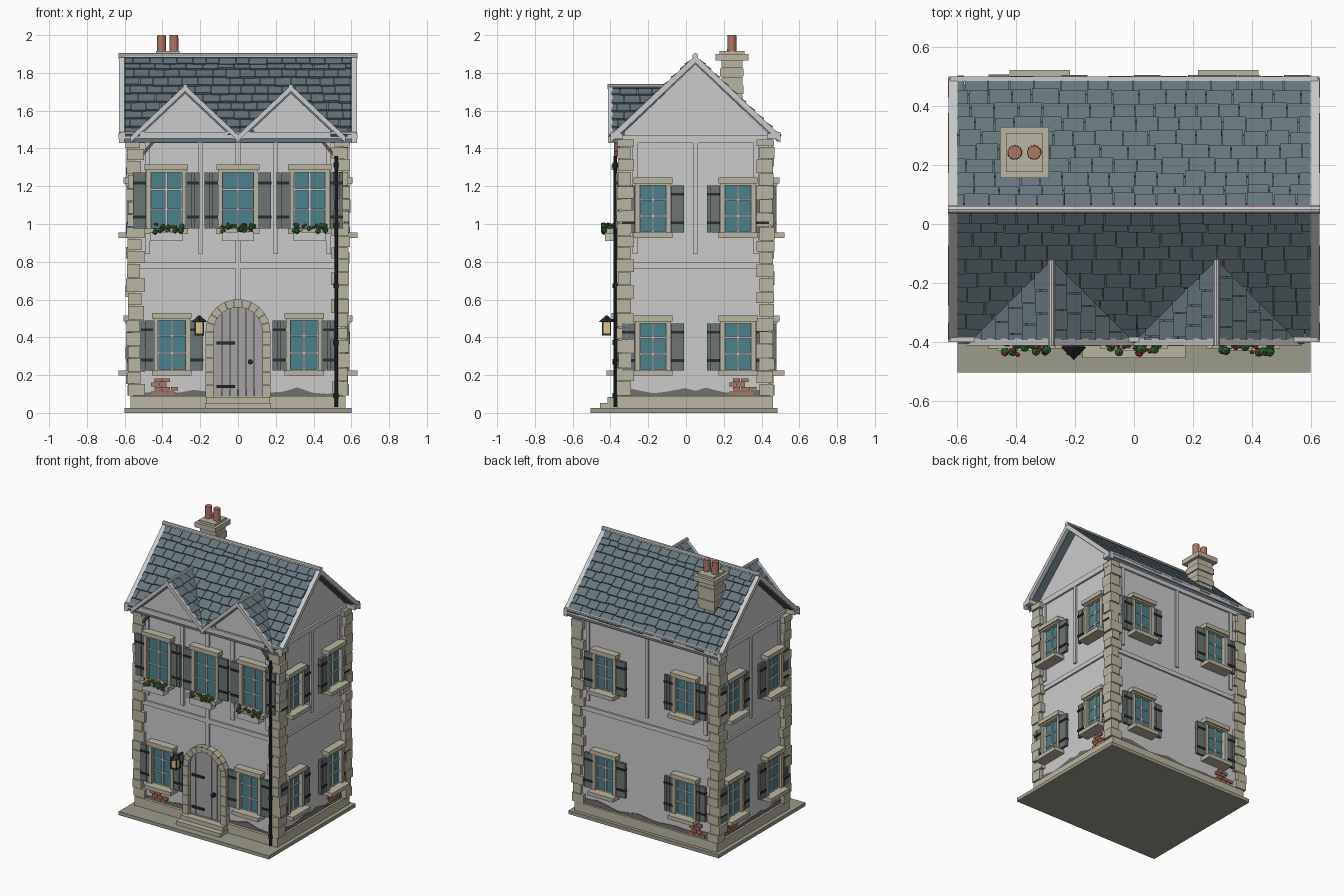
import bpy, bmesh, math, random
from mathutils import Matrix, Vector

if "Cube" in bpy.data.objects:
    bpy.data.objects.remove(bpy.data.objects["Cube"])
random.seed(4)
R = random.uniform
I = Matrix()
COLORS = {
    'stone': (.50, .47, .36), 'slab': (.33, .33, .26), 'tile': (.13, .18, .21), 'glass': (.07, .22, .27),
    'shutter': (.15, .18, .17), 'iron': (.02, .025, .03), 'leaf': (.04, .17, .05), 'petal': (.5, .04, .04),
    'brick': (.42, .18, .12), 'wood': (.16, .09, .06), 'light': (.75, .55, .25), 'stain': (.17, .16, .15),
    'door': (.38, .36, .37)}
parts = {}


def bm_of(name, mat=None):
    return parts.setdefault(name, (bmesh.new(), mat))[0]


def box(name, mat, x, y, z, M=I):
    """Box from three (min, max) ranges, placed by M."""
    T = Matrix.Translation([(a[0] + a[1]) / 2 for a in (x, y, z)])
    S = Matrix.Diagonal([abs(a[1] - a[0]) for a in (x, y, z)] + [1])
    bmesh.ops.create_cube(bm_of(name, mat), size=1, matrix=M @ T @ S)


def prism(name, mat, pts, y0, y1, M=I):
    """Extrude an (x, z) outline between y0 and y1."""
    bm = bm_of(name, mat)
    a = [bm.verts.new(M @ Vector((x, y0, z))) for x, z in pts]
    b = [bm.verts.new(M @ Vector((x, y1, z))) for x, z in pts]
    n = len(pts)
    fs = [bm.faces.new(a), bm.faces.new(b[::-1])]
    fs += [bm.faces.new((a[i], b[i], b[(i + 1) % n], a[(i + 1) % n])) for i in range(n)]
    bmesh.ops.recalc_face_normals(bm, faces=fs)


def rod(name, mat, p, q, r, r2=None, seg=10):
    p, q = Vector(p), Vector(q)
    M = Matrix.Translation((p + q) / 2) @ (q - p).to_track_quat('Z', 'Y').to_matrix().to_4x4()
    bmesh.ops.create_cone(bm_of(name, mat), cap_ends=True, segments=seg, radius1=r,
                          radius2=r if r2 is None else r2, depth=(q - p).length, matrix=M)


def vee(name, mat, cx, top, half, t, y0, y1, M=I):
    """Inverted V board, used for roof slabs and bargeboards."""
    d = half * SL
    prism(name, mat, [(cx, top), (cx + half, top - d), (cx + half, top - d - t), (cx, top - t),
                      (cx - half, top - d - t), (cx - half, top - d)], y0, y1, M)


SL = .94                                   # roof slope
CO, SI = math.cos(math.atan(SL)), math.sin(math.atan(SL))
W, YF, YB, YC = .55, -.34, .44, .05        # wall half width, front, back, ridge line
wall = {k: Matrix.Translation(t) @ Matrix.Rotation(math.radians(a), 4, 'Z') for k, t, a in (
    ('front', (0, YF, 0), 0), ('right', (W, 0, 0), 90), ('back', (0, YB, 0), 180), ('left', (-W, 0, 0), -90))}
side = Matrix.Rotation(math.pi / 2, 4, 'Z')  # local x = world y


def main_z(y): return 1.875 - abs(y - YC) * SL
def dormer_z(x): return 1.715 - abs(abs(x) - .28) * SL


# Base, plinth, walls with gables
box('base_slab', 'slab', (-.6, .6), (-.505, .485), (0, .025))
box('plinth', 'stone', (-.57, .57), (-.365, .46), (.025, .09))
prism('walls', None, [(YF, .05), (YB, .05), (YB, 1.475), (YC, 1.845), (YF, 1.475)], -W, W, side)

# Corner stones
for sx in (-1, 1):
    for cy, sy in ((YF, -1), (YB, 1)):
        z, i = .09, 0
        while z < 1.43:
            h = min(R(.06, .078), 1.45 - z)
            lx, ly = ((.055, .05), (.035, .066))[i % 2]
            ox, oy = R(.03, .045), R(.018, .028)
            box('corner_stones', 'stone', (sx * (W - lx + R(-.004, .004)), sx * (W + ox)),
                (cy - sy * ly, cy + sy * oy), (z + .002, z + h - .002))
            z, i = z + h, i + 1


# Window with surround, shutters and optional flower box
def window(M, u, z0, z1, w, flowers=False):
    a, b = u - w / 2, u + w / 2
    box('window_glass', 'glass', (a, b), (-.014, .01), (z0, z1), M)
    for x in (a, u, b):
        box('window_bars', None, (x - .006, x + .006), (-.024, 0), (z0, z1), M)
    for k in range(4):
        z = z0 + (z1 - z0) * k / 3
        box('window_bars', None, (a, b), (-.022, 0), (z - .005, z + .005), M)
    for x in (a - .009, b + .009):
        box('window_surrounds', 'stone', (x - .011, x + .011), (-.04, 0), (z0, z1), M)
    box('window_surrounds', 'stone', (a - .03, b + .03), (-.055, 0), (z1, z1 + .03), M)
    box('window_surrounds', 'stone', (a - .022, b + .022), (-.045, 0), (z1 - .012, z1), M)
    box('window_sills', 'stone', (a - .03, b + .03), (-.082, 0), (z0 - .028, z0), M)
    for x in (a - .092, b + .022):
        for k in range(3):
            box('shutters', 'shutter', (x + k * .0235, x + k * .0235 + .022), (-.034, -.016), (z0, z1 - .012), M)
        for f in (.2, .78):
            z = z0 + (z1 - z0) * f
            box('shutter_straps', 'iron', (x, x + .07), (-.04, -.012), (z - .007, z + .007), M)
    if flowers:
        box('flower_boxes', None, (a, b), (-.09, -.03), (z0 - .065, z0 - .018), M)
        for k in range(26):
            red = k % 3 == 0
            c = Vector((R(a, b), R(-.098, -.06) - .006 * red, z0 + R(-.018, .018) + .008 * red))
            bmesh.ops.create_icosphere(bm_of('flowers' if red else 'leaves', 'petal' if red else 'leaf'),
                                       subdivisions=1, radius=.009 if red else .016, matrix=M @ Matrix.Translation(c))


for u in (-.35, .35):
    window(wall['front'], u, .225, .5, .15)
for u in (-.38, 0, .38):
    window(wall['front'], u, .975, 1.285, .17, True)
for k, us in (('right', (-.175, .275)), ('left', (-.275, .175)), ('back', (-.32, .32))):
    for u in us:
        window(wall[k], u, .225, .485, .145)
        window(wall[k], u, .955, 1.215, .145)

# Wall timbers, damp stains, exposed bricks
for k, (a, b), mids in (('front', (-W, W), (-.48, -.2, 0, .2, .48)), ('back', (-W, W), (-.47, 0, .47)),
                        ('right', (YF, YB), (-.27, .05, .37)), ('left', (-YB, -YF), (-.37, -.05, .27))):
    M = wall[k]
    box('wall_bands', None, (a, b), (-.012, 0), (.765, .797), M)
    box('wall_bands', None, (a, b), (-.014, 0), (1.43, 1.47), M)
    for u in mids:
        box('wall_posts', None, (u - .013, u + .013), (-.012, 0), (.84, 1.46), M)
    n = 14
    pts = [(a + (b - a) * i / n, R(.1, .135)) for i in range(n + 1)]
    prism('damp_stain', 'stain', [(a, .08)] + pts + [(b, .08)], -.005, 0, M)
    c = {'front': -.4, 'back': .4, 'right': .29, 'left': -.29}[k]
    for r in range(4):
        for i in range(3 if r < 2 else 2):
            x = c - .06 + i * .043 + (r % 2) * .018
            box('exposed_bricks', 'brick', (x, x + .039), (-.011, 0), (.095 + r * .023, .114 + r * .023), M)
box('wall_posts', None, (-.013, .013), (-.012, 0), (.58, .84), wall['front'])

# Arched door: planks, stone arch, hinges, handle, steps
M, zs, ri, ro = wall['front'], .43, .13, .172
for i in range(6):
    x0, x1 = -ri + i * ri / 3 + .0015, -ri + (i + 1) * ri / 3 - .0015
    xs = [x1 + (x0 - x1) * k / 4 for k in range(5)]
    prism('door_planks', 'door', [(x0, .08), (x1, .08)] +
          [(x, zs + math.sqrt(max(0, ri * ri - x * x))) for x in xs], -.02, 0, M)
n = 11
for i in range(n):
    t = [math.pi * (i + k) / n for k in (.02, .98)]
    prism('door_arch', 'stone', [(r * math.cos(a), zs + r * math.sin(a)) for r, a in
                                 ((ri, t[0]), (ro, t[0]), (ro, t[1]), (ri, t[1]))], -.045, 0, M)
for s in (-1, 1):
    for i in range(5):
        box('door_jambs', 'stone', (s * ri, s * ro), (-.045, 0), (.08 + i * .07, .147 + i * .07), M)
for z in (.14, .37):
    box('door_hinges', 'iron', (-.115, -.015), (-.028, -.01), (z - .008, z + .008), M)
rod('door_handle', 'iron', (.065, -.39, .27), (.065, -.355, .27), .014)
box('door_steps', 'stone', (-.175, .175), (-.455, -.34), (.02, .052))
box('door_steps', 'stone', (-.17, .17), (-.415, -.34), (.052, .083))

# Wall lantern
x, y = -.205, -.42
box('lantern_glass', 'light', (x - .02, x + .02), (y - .02, y + .02), (.418, .482))
box('lantern_frame', 'iron', (x - .024, x + .024), (y - .024, y + .024), (.41, .419))
for a in (-.021, .021):
    for b in (-.021, .021):
        box('lantern_frame', 'iron', (x + a - .003, x + a + .003), (y + b - .003, y + b + .003), (.415, .485))
rod('lantern_cap', 'iron', (x, y, .482), (x, y, .515), .042, .005, 4)
box('lantern_bracket', 'iron', (x - .006, x + .006), (y, YF), (.487, .497))

# Drainpipe
rod('drainpipe', 'iron', (.52, -.374, .03), (.52, -.374, 1.36), .01)
for z in (.08, .36, .66, .98, 1.3):
    rod('drainpipe', 'iron', (.52, -.374, z), (.52, -.374, z + .025), .014)

# Main roof slab, bargeboards, eaves and ridge
vee('roof_slab', 'tile', YC, 1.875, .44, .03, -.605, .605, side)
for s in (-1, 1):
    vee('bargeboards', None, YC, 1.893, .45, .04, s * .6, s * .63, side)
for y in (-.4, .485):
    box('eaves_boards', None, (-.625, .625), (y, y + .015), (1.452, 1.487))
for y in (-.37, .46):
    for s in (-1, 1):
        box('eaves_ends', None, (s * .56, s * .632), (y - .03, y + .035), (1.45, 1.478))
rod('roof_ridge', None, (-.632, YC, 1.89), (.632, YC, 1.89), .015)

# Front gables
for cx in (-.28, .28):
    vee('gable_roofs', 'tile', cx, 1.715, .275, .025, -.4, -.1)
    vee('gable_bargeboards', None, cx, 1.735, .29, .033, -.412, -.388)
    prism('gable_faces', None, [(cx - .27, 1.455), (cx + .27, 1.455), (cx, 1.7)], -.372, -.33)
    rod('gable_ridges', None, (cx, -.415, 1.728), (cx, -.09, 1.728), .012)
box('gable_beam', 'wood', (-.51, .51), (-.385, -.34), (1.432, 1.45))
for s in (-1, 1):
    prism('gable_brackets', 'wood', [(s * .5, 1.36), (s * .5, 1.385), (s * .455, 1.44), (s * .435, 1.44)], -.38, -.34)


# Roof tiles: staggered rows, lower edges lifted
def tiles(o, u, v, length, slope, keep, pitch=.064, w=.082):
    o, u, v = Vector(o), Vector(u), Vector(v)
    F = Matrix((u, v, u.cross(v))).transposed().to_4x4()
    for r in range(math.ceil(slope / pitch)):
        x = -w / 2 * (r % 2)
        while x < length - .005:
            tw = w * R(.8, 1.15)
            a, b = max(x, 0), min(x + tw, length)
            x += tw
            if b - a < .01:
                continue
            m = min(r * pitch + .035, slope - .02)
            c = o + u * (a + b) / 2 + v * m
            if keep(c):
                L = Matrix.Translation(c) @ F @ Matrix.Rotation(math.radians(-9), 4, 'X')
                box('roof_tiles', 'tile', (a / 2 - b / 2 + .0015, b / 2 - a / 2 - .0015),
                    (-.038 + R(-.005, .005), .036), (0, .013), L)


ez, sl = main_z(YC + .44), .44 / CO
tiles((.6, YC + .44, ez), (-1, 0, 0), (0, -CO, SI), 1.2, sl, lambda c: True)
tiles((-.6, YC - .44, ez), (1, 0, 0), (0, CO, SI), 1.2, sl, lambda c: c.z > dormer_z(c.x) - .03)
for cx in (-.28, .28):
    for s in (-1, 1):
        tiles((cx + s * .275, -.395 if s > 0 else -.1, 1.715 - .275 * SL), (0, s, 0), (-s * CO, 0, SI),
              .295, .275 / CO, lambda c: c.z > main_z(c.y) - .015)

# Chimney
cx, cy = -.372, .243
for i in range(7):
    g = (.055, .062)[i % 2]
    box('chimney_stack', 'stone', (cx - g - .008, cx + g + .008), (cy - g, cy + g), (1.55 + i * .046, 1.594 + i * .046))
box('chimney_cap', 'stone', (cx - .083, cx + .083), (cy - .087, cy + .087), (1.866, 1.9))
box('chimney_cap', 'stone', (cx - .063, cx + .063), (cy - .066, cy + .066), (1.9, 1.916))
for s in (-1, 1):
    rod('chimney_pots', 'brick', (cx + s * .033, cy, 1.91), (cx + s * .033, cy, 2.0), .025, .023, 14)

# Turn the collected parts into objects
mats = {}
for k, c in COLORS.items():
    mats[k] = bpy.data.materials.new(k)
    mats[k].diffuse_color = (*c, 1)
for name, (bm, mat) in parts.items():
    me = bpy.data.meshes.new(name)
    bm.to_mesh(me)
    bm.free()
    if mat:
        me.materials.append(mats[mat])
    bpy.context.collection.objects.link(bpy.data.objects.new(name, me))

for m in bpy.data.materials:
    if m.users and not m.is_grease_pencil:
        m.use_nodes = True
        m.node_tree.nodes["Principled BSDF"].inputs["Base Color"].default_value = m.diffuse_color
